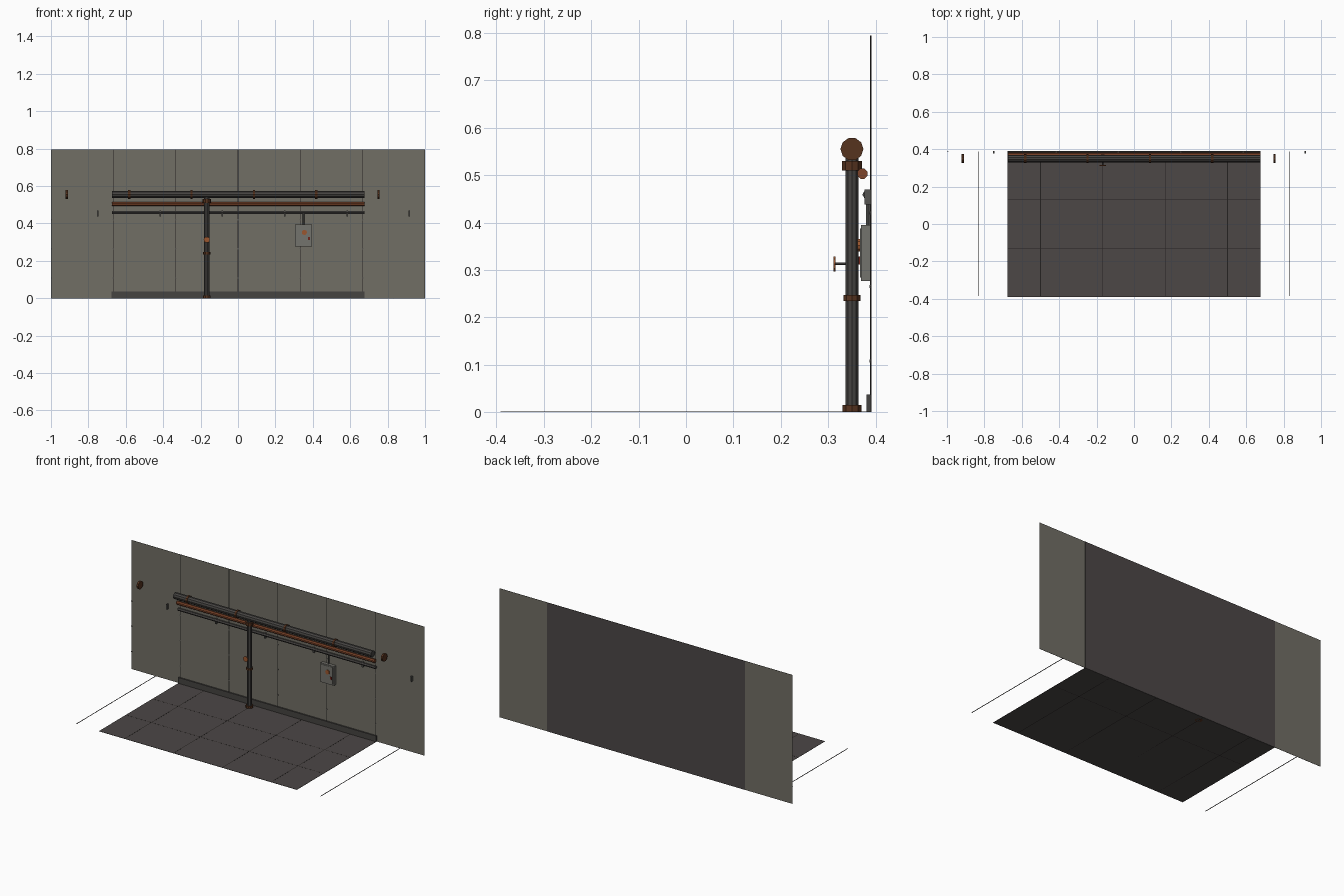
import bpy, bmesh, math
from mathutils import Matrix, Vector

if "Cube" in bpy.data.objects:
    bpy.data.objects.remove(bpy.data.objects["Cube"])


def mat(name, hexcol):
    m = bpy.data.materials.new(name)
    lin = []
    for i in (0, 2, 4):
        c = int(hexcol[i:i + 2], 16) / 255
        lin.append(c / 12.92 if c <= 0.04045 else ((c + 0.055) / 1.055) ** 2.4)
    m.diffuse_color = (*lin, 1)
    m.use_nodes = True
    m.node_tree.nodes["Principled BSDF"].inputs["Base Color"].default_value = m.diffuse_color
    return m


OLIVE = mat("olive_grey_panel", "716e65")
FLOOR = mat("floor_brown_grey", "4c4746")
STEEL = mat("dark_steel", "454341")
COPPER = mat("copper", "7d4429")
RUST = mat("rust_brown", "56331f")
ORANGE = mat("valve_orange", "9a562f")
GREY = mat("box_grey", "74736d")
CLIP = mat("clip_grey", "555451")
SEAM = mat("seam_black", "242120")
RED = mat("dark_red", "6e241a")


def finish(bm, name, material):
    bmesh.ops.recalc_face_normals(bm, faces=bm.faces)
    me = bpy.data.meshes.new(name)
    bm.to_mesh(me)
    bm.free()
    me.materials.append(material)
    ob = bpy.data.objects.new(name, me)
    bpy.context.collection.objects.link(ob)
    return ob


def box(name, x, y, z, material, bevel=0):
    """Box from (min, max) ranges on each axis."""
    bm = bmesh.new()
    size = [r[1] - r[0] for r in (x, y, z)]
    mid = [(r[1] + r[0]) / 2 for r in (x, y, z)]
    bmesh.ops.create_cube(bm, size=1, matrix=Matrix.Translation(mid) @ Matrix.Diagonal((*size, 1)))
    if bevel:
        bmesh.ops.bevel(bm, geom=bm.edges[:], offset=bevel, segments=1, affect='EDGES')
    return finish(bm, name, material)


def rod(name, a, b, r, material, sides=12):
    """Flat-sided cylinder from point a to point b."""
    a, b = Vector(a), Vector(b)
    d = b - a
    m = Matrix.Translation((a + b) / 2) @ d.to_track_quat('Z', 'Y').to_matrix().to_4x4()
    bm = bmesh.new()
    bmesh.ops.create_cone(bm, cap_ends=True, segments=sides, radius1=r, radius2=r,
                          depth=d.length, matrix=m @ Matrix.Rotation(math.pi / sides, 4, 'Z'))
    return finish(bm, name, material)


HALF, BACK, FACE = 0.675, 0.391, 0.389
P = 1 / 3

# floor and rear backing sheet
box("floor", (-HALF, HALF), (-BACK, BACK), (0, 0.0015), FLOOR)
box("wall_backing", (-HALF, HALF), (0.3902, BACK), (0, 0.795), FLOOR)

# wall panels, seams and rivets
box("wall_panels", (-1, 1), (FACE, 0.3902), (0, 0.795), OLIVE)
for i in range(-2, 3):
    box("wall_seam", (i * P - 0.0018, i * P + 0.0018), (FACE - 0.0006, FACE), (0, 0.795), SEAM)
for i in range(-3, 3):
    for z in (0.108, 0.265, 0.42):
        x = max(i * P, -0.997)
        rod("rivet", (x, FACE, z), (x, FACE - 0.0015, z), 0.004, CLIP, 6)

# floor seams, the outer pair lies beyond the floor sheet
for i in range(6):
    x = (i - 2.5) * P
    box("floor_seam", (x - 0.0018, x + 0.0018), (-0.385, 0.388), (0, 0.0018), SEAM)
for y in (-0.13, 0.13):
    box("floor_cross_seam", (-HALF, HALF), (y - 0.0012, y + 0.0012), (0, 0.0018), SEAM)

# skirting
box("skirting", (-HALF, HALF), (0.381, FACE), (0, 0.037), STEEL)

# horizontal pipes
rod("main_pipe", (-HALF, 0.35, 0.555), (HALF, 0.35, 0.555), 0.02, STEEL, 10)
rod("copper_pipe", (-HALF, 0.372, 0.503), (HALF, 0.372, 0.503), 0.0115, COPPER, 8)
rod("conduit", (-HALF, 0.381, 0.459), (HALF, 0.381, 0.459), 0.009, STEEL, 6)

# pipe collars and conduit clips
for i in range(6):
    x = -0.915 + i * P
    rod("pipe_collar", (x - 0.006, 0.35, 0.555), (x + 0.006, 0.35, 0.555), 0.0242, RUST, 10)
    x = -0.75 + i * P
    box("conduit_clip", (x - 0.004, x + 0.004), (0.377, FACE), (0.438, 0.47), CLIP)

# down pipe with flanges
X = -0.167
rod("down_pipe", (X, 0.35, 0), (X, 0.35, 0.565), 0.0148, STEEL, 10)
for z0, z1, r in ((0, 0.015, 0.0212), (0.235, 0.247, 0.019), (0.51, 0.53, 0.0225)):
    rod("flange", (X, 0.35, z0), (X, 0.35, z1), r, RUST, 10)

# valve
rod("valve_stem", (X, 0.338, 0.313), (X, 0.312, 0.313), 0.003, STEEL, 6)
rod("valve_wheel", (X, 0.315, 0.313), (X, 0.311, 0.313), 0.0165, ORANGE, 10)

# junction box with door, dial, indicator and feed conduit
box("junction_box", (0.305, 0.396), (0.369, FACE), (0.277, 0.395), GREY)
box("box_door", (0.312, 0.389), (0.367, 0.369), (0.284, 0.388), GREY)
rod("box_dial", (0.355, 0.367, 0.352), (0.355, 0.362, 0.352), 0.014, ORANGE, 10)
box("box_indicator", (0.373, 0.384), (0.364, 0.367), (0.312, 0.328), RED)
rod("feed_conduit", (0.35, 0.384, 0.39), (0.35, 0.384, 0.459), 0.0045, CLIP, 6)
